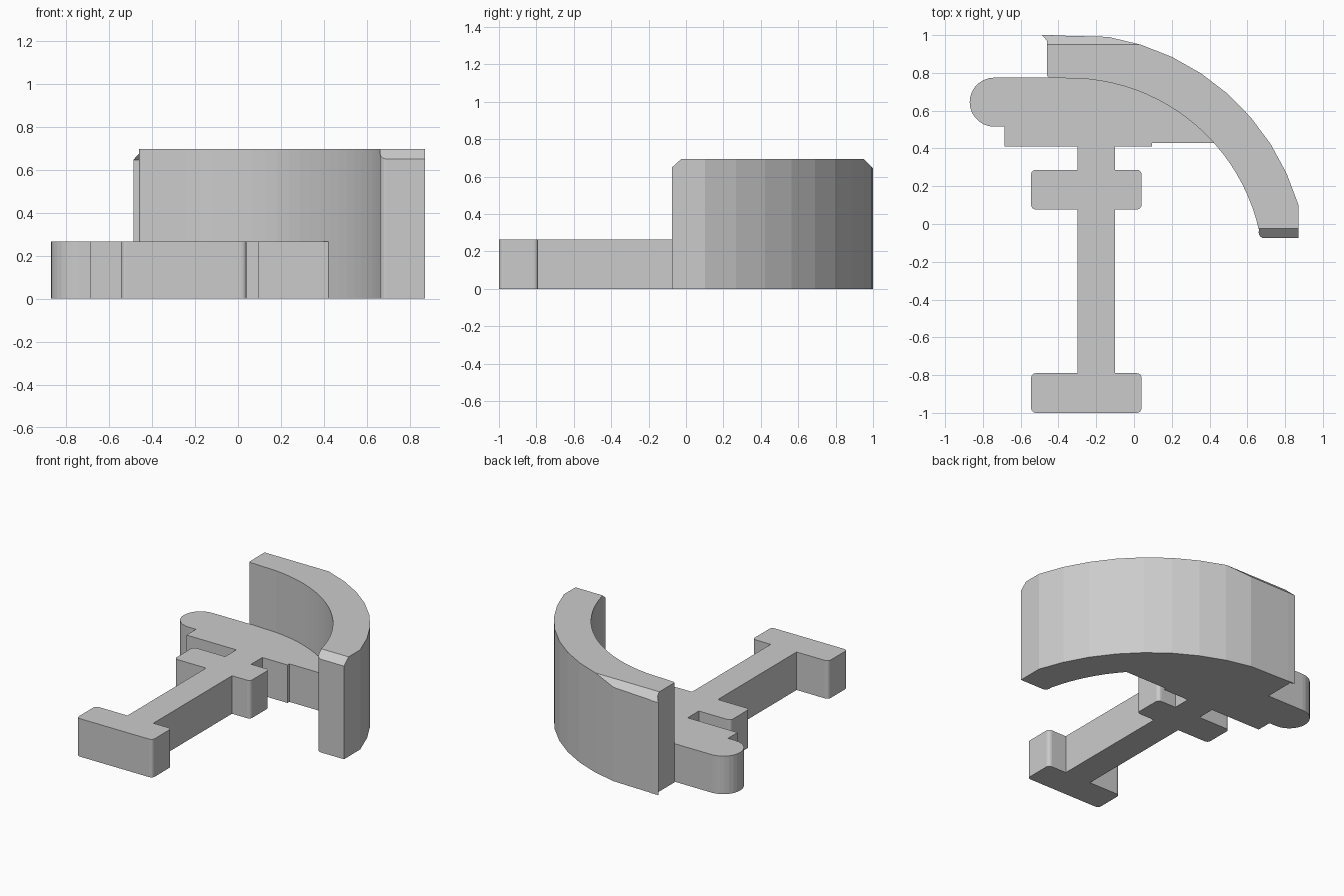
import bpy
import bmesh
from math import cos, sin, asin, acos, pi
from mathutils import Vector

cube = bpy.data.objects.get("Cube")
if cube:
    bpy.data.objects.remove(cube)

LOW, TALL = 0.265, 0.695
CENTRE = Vector((-0.345, -0.26))
INNER, OUTER = 1.032, 1.268

grey = bpy.data.materials.new("plain grey")
grey.use_nodes = True
grey.diffuse_color = (0.6, 0.6, 0.6, 1)
grey.node_tree.nodes["Principled BSDF"].inputs["Base Color"].default_value = (0.6, 0.6, 0.6, 1)


def arc(centre, radius, start, end, steps):
    return [(centre[0] + radius * cos(start + (end - start) * i / steps),
             centre[1] + radius * sin(start + (end - start) * i / steps))
            for i in range(steps + 1)]


def prism(name, outline, height, cuts=()):
    """Extrude a plan outline upward, then slice it with bevel planes."""
    bm = bmesh.new()
    face = bm.faces.new([bm.verts.new((x, y, 0)) for x, y in outline])
    top = bmesh.ops.extrude_face_region(bm, geom=[face])["geom"]
    bmesh.ops.translate(bm, vec=(0, 0, height),
                        verts=[v for v in top if isinstance(v, bmesh.types.BMVert)])
    for point, normal in cuts:
        cut = bmesh.ops.bisect_plane(bm, geom=bm.verts[:] + bm.edges[:] + bm.faces[:],
                                     plane_co=point, plane_no=normal, clear_outer=True)
        edges = [e for e in cut["geom_cut"] if isinstance(e, bmesh.types.BMEdge)]
        bmesh.ops.holes_fill(bm, edges=edges)
    bmesh.ops.recalc_face_normals(bm, faces=bm.faces)
    mesh = bpy.data.meshes.new(name)
    bm.to_mesh(mesh)
    bm.free()
    mesh.materials.append(grey)
    obj = bpy.data.objects.new(name, mesh)
    bpy.context.collection.objects.link(obj)
    return obj


def rounded_bar(name, x0, x1, y0, y1, r):
    outline = []
    for i, (x, y) in enumerate([(x1 - r, y1 - r), (x0 + r, y1 - r),
                                (x0 + r, y0 + r), (x1 - r, y0 + r)]):
        outline += arc((x, y), r, i * pi / 2, (i + 1) * pi / 2, 4)
    return prism(name, outline, LOW)


# Tall curved wall with bevelled ends
outer_start = asin((1.0 - CENTRE.y) / OUTER)
outer_end = acos((0.87 - CENTRE.x) / OUTER)
inner_end = asin((-0.03 - CENTRE.y) / INNER)
wall_outline = arc((-0.43, 0.97), 0.03, pi, pi / 2, 4)
wall_outline += arc(CENTRE, OUTER, pi - outer_start, outer_end, 10)
wall_outline += [(0.87, -0.075)]
wall_outline += arc((0.69, -0.045), 0.03, pi * 1.5, pi, 4)
wall_outline += arc(CENTRE, INNER, inner_end, pi / 2 - 0.1, 20)
wall_outline += arc((-0.445, 0.79), 0.015, pi * 1.5, pi, 3)
# Keep the straight rear run flat
wall_outline = [(x, min(y, 1.0)) for x, y in wall_outline
                if not (y > 0.99 and -0.42 < x < -0.2)]
wall = prism("curved_wall", wall_outline, TALL,
             [((0, 0.95, TALL), (0, 1, 1)), ((0, -0.025, TALL), (0, -1, 1.1))])

# Low plate with a rounded lug, running into the wall
plate_outline = arc((-0.74, 0.645), 0.13, pi / 2, pi * 1.5, 14)
plate_outline += [(-0.685, 0.515), (-0.685, 0.41), (0.095, 0.41), (0.095, 0.43)]
plate_outline += arc(CENTRE, INNER + 0.06, asin((0.43 - CENTRE.y) / (INNER + 0.06)), pi / 2 - 0.15, 12)
plate_outline += [(-0.3, 0.775)]
plate = prism("lug_plate", plate_outline, LOW)

# Stem and its two crossbars
stem = prism("stem", [(-0.3, -0.9), (-0.1, -0.9), (-0.1, 0.5), (-0.3, 0.5)], LOW)
bars = [rounded_bar("crossbar", -0.545, 0.04, y, y + 0.21, 0.025) for y in (-1.0, 0.077)]

# Fuse everything into one solid
for part in [plate, stem] + bars:
    mod = wall.modifiers.new("join_" + part.name, "BOOLEAN")
    mod.operation = "UNION"
    mod.solver = "EXACT"
    mod.object = part
bpy.context.view_layer.update()
solid = bpy.data.meshes.new_from_object(
    wall.evaluated_get(bpy.context.evaluated_depsgraph_get()))
wall.modifiers.clear()
wall.data = solid
wall.name = "hook_bracket"
for part in [plate, stem] + bars:
    bpy.data.objects.remove(part)
